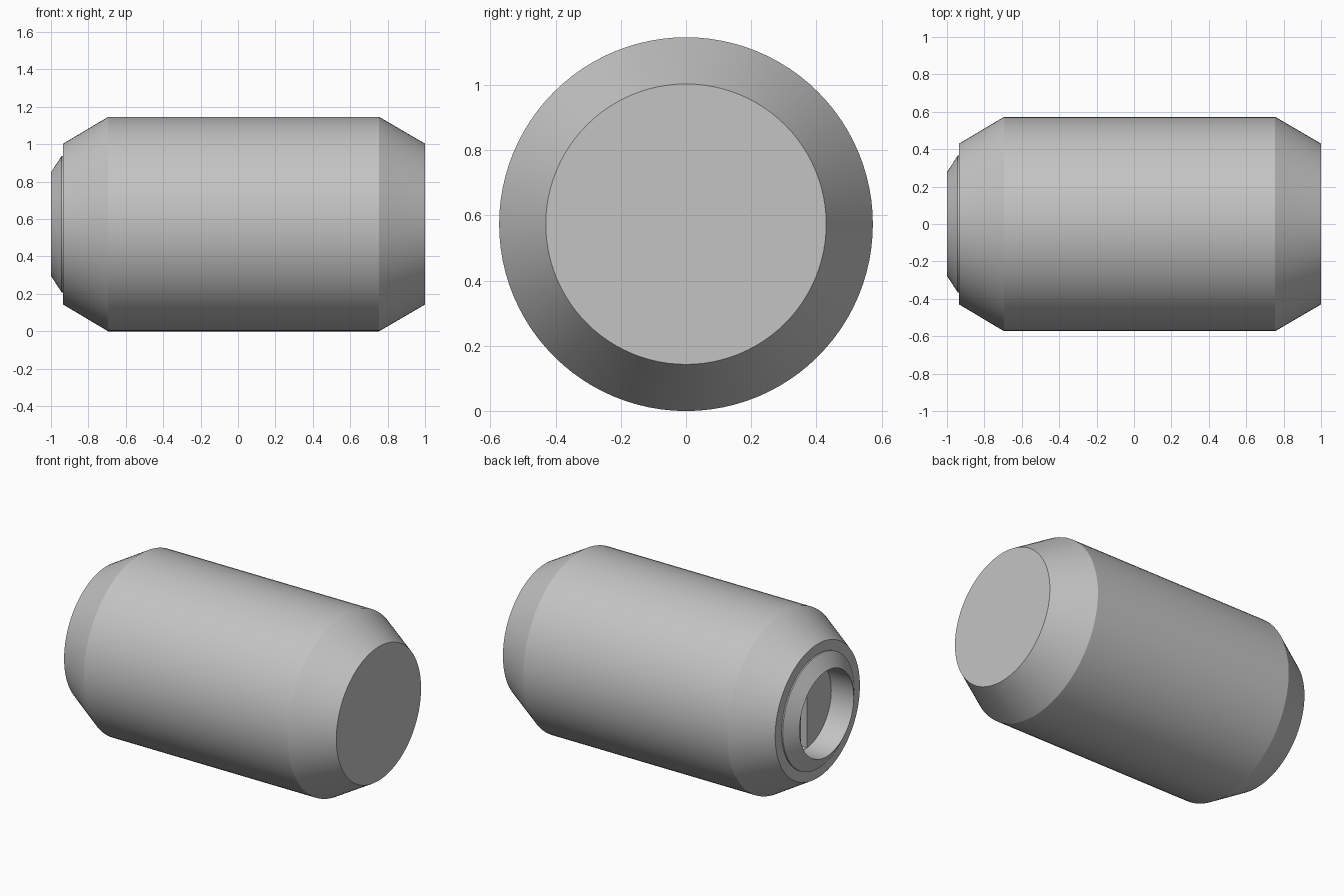
import bpy, bmesh, math

cube = bpy.data.objects.get("Cube")
if cube:
    bpy.data.objects.remove(cube, do_unlink=True)

SEGMENTS = 96
R = 0.573          # barrel radius, also the height of its axis
BORE = 0.275
FLOOR_X = -0.84
SLOT_DEPTH = 0.12

steel = bpy.data.materials.new("grey_steel")
steel.use_nodes = True
grey = (0.55, 0.55, 0.55, 1)
steel.diffuse_color = grey
steel.node_tree.nodes["Principled BSDF"].inputs["Base Color"].default_value = grey


def make_object(name, bm):
    bmesh.ops.recalc_face_normals(bm, faces=bm.faces)
    mesh = bpy.data.meshes.new(name)
    bm.to_mesh(mesh)
    bm.free()
    mesh.materials.append(steel)
    obj = bpy.data.objects.new(name, mesh)
    bpy.context.collection.objects.link(obj)
    return obj


def lathe(name, profile):
    """Turn (x, radius) points about the long axis and cap both ends."""
    bm = bmesh.new()
    rings = []
    for x, r in profile:
        angles = [2 * math.pi * i / SEGMENTS for i in range(SEGMENTS)]
        rings.append([bm.verts.new((x, r * math.cos(a), R + r * math.sin(a)))
                      for a in angles])
    for a, b in zip(rings, rings[1:]):
        for i in range(SEGMENTS):
            j = (i + 1) % SEGMENTS
            bm.faces.new((a[i], a[j], b[j], b[i]))
    bm.faces.new(rings[0])
    bm.faces.new(rings[-1])
    return make_object(name, bm)


# Chamfered barrel with a tapered neck and a blind bore
barrel = lathe("barrel", [
    (1.0, 0.43), (0.755, R), (-0.695, R), (-0.935, 0.43),
    (-0.935, 0.365), (-0.943, 0.365), (-1.0, BORE + 0.002),
    (-1.0, BORE), (FLOOR_X, BORE),
])

# Narrow upright slot across the bore floor
bm = bmesh.new()
bmesh.ops.create_cube(bm, size=1)
bmesh.ops.scale(bm, verts=bm.verts, vec=(2 * SLOT_DEPTH, 0.06, 2 * BORE - 0.005))
bmesh.ops.translate(bm, verts=bm.verts, vec=(FLOOR_X, 0, R))
cutter = make_object("slot_cutter", bm)
cutter.hide_render = True

cut = barrel.modifiers.new("slot", "BOOLEAN")
cut.operation = "DIFFERENCE"
cut.solver = "EXACT"
cut.object = cutter
bpy.ops.object.select_all(action="DESELECT")
barrel.select_set(True)
bpy.context.view_layer.objects.active = barrel
bpy.ops.object.modifier_apply(modifier=cut.name)
bpy.data.objects.remove(cutter, do_unlink=True)

# Smooth round walls, crisp chamfer edges
bpy.ops.object.shade_smooth_by_angle(angle=math.radians(20))
